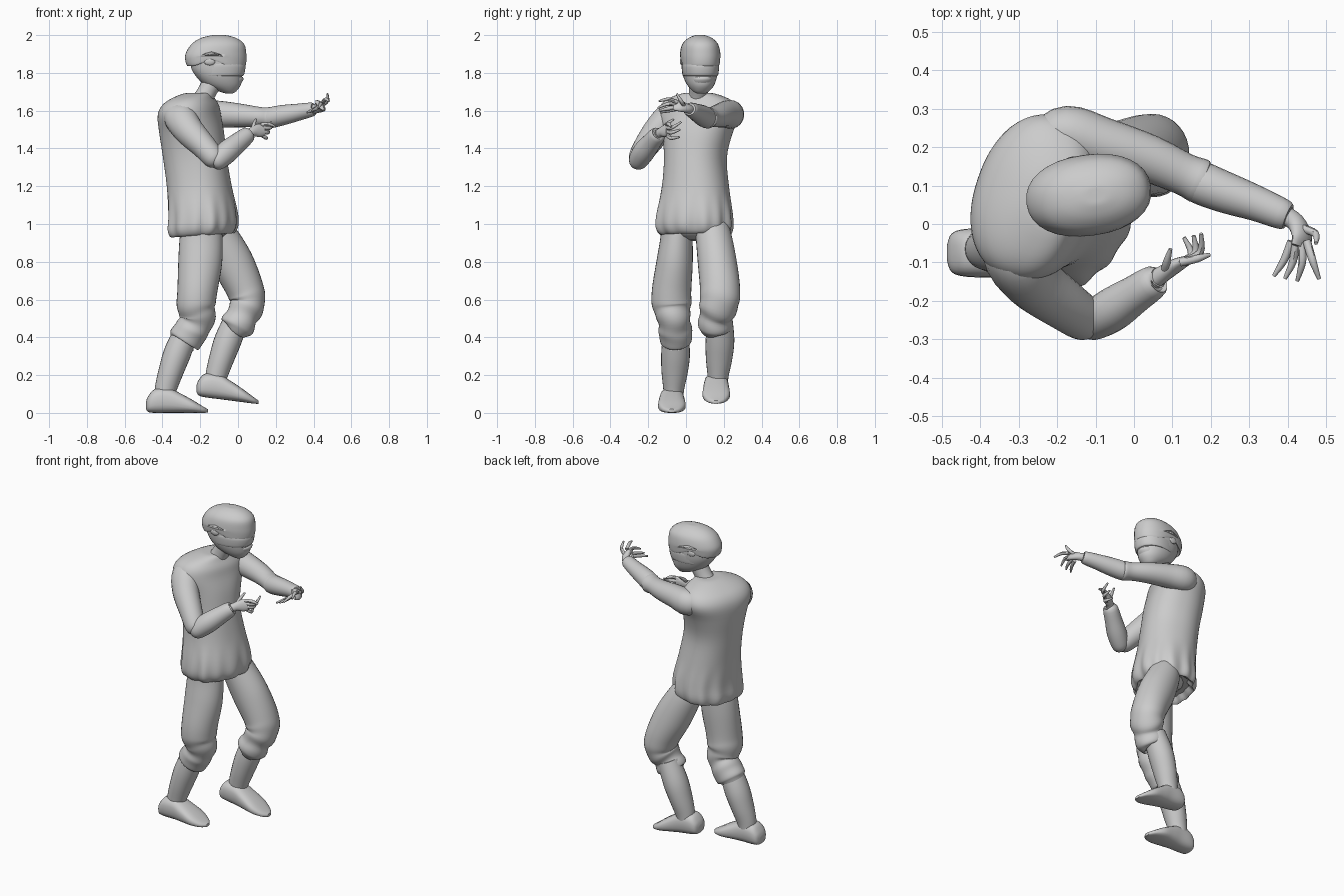
import bpy, bmesh, math
from mathutils import Vector

X, Y, Z = Vector((1, 0, 0)), Vector((0, 1, 0)), Vector((0, 0, 1))


def spline(rings, steps):
    """Catmull-Rom through (x, y, z, half_u, half_v) rings."""
    if len(rings) < 3:
        return [list(r) for r in rings]
    out = []
    for i in range(len(rings) - 1):
        a, b = rings[max(i - 1, 0)], rings[i]
        c, d = rings[i + 1], rings[min(i + 2, len(rings) - 1)]
        for s in range(steps):
            t = s / steps
            out.append([0.5 * (2 * q + (r - p) * t + (2 * p - 5 * q + 4 * r - w) * t * t
                               + (3 * q - p - 3 * r + w) * t ** 3)
                        for p, q, r, w in zip(a, b, c, d)])
    out.append(list(rings[-1]))
    for r in out:
        r[3], r[4] = max(r[3], .002), max(r[4], .002)
    return out


def loft(name, rings, ref, normal=None, p=2.0, n=24, steps=4, fold=None):
    """Skin elliptical sections; u follows ref, planes face the path or a fixed normal."""
    rs = spline(rings, steps)
    pts = [Vector(r[:3]) for r in rs]
    bm = bmesh.new()
    loops = []
    for i, r in enumerate(rs):
        t = normal or (pts[min(i + 1, len(pts) - 1)] - pts[max(i - 1, 0)]).normalized()
        u = (ref - t * ref.dot(t)).normalized()
        v = t.cross(u)
        loop = []
        for k in range(n):
            th = 2 * math.pi * k / n
            c, s = math.cos(th), math.sin(th)
            c = math.copysign(abs(c) ** (2 / p), c)
            s = math.copysign(abs(s) ** (2 / p), s)
            f = 1 + (fold(r[2], th) if fold else 0)
            loop.append(bm.verts.new(pts[i] + u * c * r[3] * f + v * s * r[4] * f))
        loops.append(loop)
    for a, b in zip(loops, loops[1:]):
        for k in range(n):
            bm.faces.new((a[k], a[(k + 1) % n], b[(k + 1) % n], b[k]))
    bm.faces.new(loops[0])
    bm.faces.new(loops[-1])
    bmesh.ops.recalc_face_normals(bm, faces=bm.faces)
    me = bpy.data.meshes.new(name)
    bm.to_mesh(me)
    bm.free()
    ob = bpy.data.objects.new(name, me)
    bpy.context.collection.objects.link(ob)
    bpy.ops.object.select_all(action='DESELECT')
    ob.select_set(True)
    bpy.context.view_layer.objects.active = ob
    bpy.ops.object.shade_smooth_by_angle(angle=math.radians(45))
    return ob


def blob(name, loc, size):
    x, y, z = loc
    a, b, c = size
    loft(name, [(x, y, z + c * math.sin(q), a * math.cos(q), b * math.cos(q))
                for q in [math.pi * (i / 8 - .5) for i in range(9)]], X, Z, n=16, steps=1)


# Loose shirt with gathered hem, turned so the left shoulder leads
front = Vector((math.cos(.32), -math.sin(.32), 0))
hem_folds = lambda z, th: (.03 * math.cos(13 * th) + .022 * math.cos(8 * th + 1)) \
    * max(0, 1 - abs(z - .97) / .2)
shirt = loft("shirt", [(-.19, .05, .97, .13, .14), (-.19, .05, .94, .158, .178),
                       (-.187, .045, .98, .178, .203), (-.187, .045, 1.06, .176, .20),
                       (-.205, .05, 1.2, .168, .175), (-.228, .05, 1.35, .166, .163),
                       (-.245, .06, 1.48, .166, .185), (-.257, .068, 1.57, .157, .218),
                       (-.252, .068, 1.625, .14, .208), (-.238, .065, 1.663, .107, .165),
                       (-.215, .065, 1.69, .07, .09), (-.205, .065, 1.694, .04, .05)],
             front, Z, p=2.25, n=96, fold=hem_folds)
for v in shirt.data.vertices:  # the hem rides up at the front
    v.co.z += .07 * (v.co.x + .19) * max(0, min(1, (1.2 - v.co.z) / .2))

# Neck and head, the head turned slightly left
look = Vector((math.cos(.14), math.sin(.14), 0))
loft("neck", [(-.21, .06, 1.62, .06, .06), (-.17, .065, 1.69, .05, .05),
              (-.12, .072, 1.78, .055, .055)], X)
loft("face", [(-.045, .08, 1.69, .015, .02), (-.055, .08, 1.702, .045, .042),
              (-.08, .078, 1.735, .095, .07), (-.1, .075, 1.78, .122, .088),
              (-.112, .075, 1.83, .138, .096), (-.115, .075, 1.9, .14, .098)],
     look, Z, p=2.1, n=32)
cap = loft("hair_cap", [(-.115, .075, 1.855, .13, .09), (-.115, .075, 1.835, .152, .1),
                        (-.117, .075, 1.86, .162, .104), (-.117, .075, 1.9, .162, .105),
                        (-.107, .075, 1.95, .142, .094), (-.103, .075, 1.982, .1, .065),
                        (-.1, .075, 1.998, .045, .03), (-.1, .075, 2.0, .01, .01)],
           look, Z, p=2.2, n=32)
for v in cap.data.vertices:  # raise the rim above the ears
    if v.co.z < 1.88:
        v.co.z += .034 * math.exp(-((v.co.x + .14) / .06) ** 2)
loft("eye_band", [(-.1, .076, 1.785, .118, .085), (-.094, .076, 1.79, .126, .093),
                  (-.094, .076, 1.84, .134, .098), (-.1, .076, 1.86, .12, .09)],
     look, Z, p=2.2, n=32)
loft("face_mask", [(-.04, .083, 1.705, .03, .035), (-.033, .084, 1.735, .042, .05),
                   (-.022, .086, 1.77, .052, .055), (-.035, .084, 1.79, .04, .05)],
     look, Z, n=24)
for side, y in (("right", -.022), ("left", .166)):
    blob(side + "_ear", (-.15, y, 1.86), (.03, .01, .02))


# Shins and shoes: the left pair is the right pair moved and pitched toe-down
def lower_leg(side, d, slope):
    shin = [(-.27, -.055, .44, .065, .065), (-.32, -.055, .32, .076, .072),
            (-.355, -.06, .22, .07, .066), (-.382, -.065, .13, .056, .058),
            (-.39, -.065, .07, .05, .05)]
    loft(side + "_shin", [(x + d[0], y + d[1], z + d[2] * .8, a, b)
                          for x, y, z, a, b in shin], Y)
    shoe = [(-.487, .04, .02, .02), (-.475, .047, .05, .042), (-.44, .063, .062, .063),
            (-.37, .066, .065, .066), (-.31, .053, .07, .053), (-.24, .034, .072, .034),
            (-.185, .017, .048, .017), (-.16, .011, .018, .009)]
    loft(side + "_shoe", [(x + d[0], -.075 + d[1], z + d[2] + slope * (x + .46), a, b)
                          for x, z, a, b in shoe], Y, X, p=2.6)


lower_leg("right", (0, 0, 0), 0)
lower_leg("left", (.268, .235, .085), -.13)

# Baggy breeches with creases at the knee, ending in cuffs
knee = lambda z0: lambda z, th: .04 * math.sin((z - z0) * 85 + .8 * math.sin(2 * th)) \
    * math.exp(-((z - z0) / .07) ** 2)
loft("right_breeches", [(-.19, -.05, 1.04, .08, .10), (-.195, -.05, .93, .085, .113),
                        (-.2, -.06, .8, .096, .116), (-.215, -.076, .65, .104, .106),
                        (-.222, -.075, .57, .104, .102), (-.215, -.065, .5, .086, .092),
                        (-.245, -.057, .44, .088, .088), (-.283, -.053, .385, .084, .09),
                        (-.286, -.053, .38, .06, .06)], Y, n=32, steps=7, fold=knee(.49))
loft("left_breeches", [(-.13, .125, 1.03, .08, .07), (-.1, .145, .94, .094, .096),
                       (-.03, .165, .8, .103, .11), (.035, .18, .66, .106, .1),
                       (.05, .175, .58, .104, .092), (.02, .157, .51, .088, .085),
                       (-.008, .15, .455, .086, .09), (-.014, .15, .445, .06, .06)],
     Y, n=32, steps=7, fold=knee(.53))
blob("seat", (-.17, .045, .99), (.13, .14, .08))

# Sleeves with cuffs: right arm bent low, left arm reaching forward
loft("right_upper_sleeve", [(-.3, -.02, 1.6, .04, .05), (-.31, -.08, 1.575, .072, .085),
                            (-.265, -.147, 1.5, .075, .08), (-.18, -.212, 1.41, .066, .066),
                            (-.125, -.25, 1.345, .056, .056),
                            (-.105, -.26, 1.325, .03, .03)], Y)
loft("right_forearm", [(-.135, -.265, 1.315, .025, .025), (-.115, -.257, 1.33, .05, .048),
                       (-.06, -.225, 1.38, .06, .057), (0, -.185, 1.43, .053, .05),
                       (.055, -.148, 1.475, .042, .042), (.06, -.145, 1.479, .02, .02)], Z)
loft("left_upper_sleeve", [(-.25, .22, 1.58, .05, .04), (-.18, .238, 1.58, .075, .07),
                           (-.08, .207, 1.58, .07, .07), (.04, .17, 1.572, .06, .062),
                           (.13, .13, 1.565, .052, .055), (.175, .11, 1.562, .056, .058),
                           (.18, .108, 1.562, .03, .03)], Z)
loft("left_forearm", [(.13, .125, 1.555, .03, .03), (.16, .113, 1.56, .053, .054),
                      (.23, .085, 1.575, .054, .054), (.32, .053, 1.592, .045, .046),
                      (.395, .022, 1.607, .036, .038), (.4, .02, 1.608, .02, .02)], Z)


# Hands: a flattened palm with bent tapering digits
def hand(side, palm, ref, digits):
    loft(side + "_palm", palm, ref, n=16)
    for i, (a, b, c) in enumerate(digits):
        loft(f"{side}_finger_{i + 1}", [(*a, .011, .011), (*b, .01, .01),
                                        (*c, .005, .005)], Z, n=8)


hand("right", [(.04, -.155, 1.465, .025, .025), (.075, -.13, 1.487, .022, .026),
               (.11, -.108, 1.495, .018, .036), (.138, -.095, 1.5, .012, .03)],
     Vector((.4, -.9, .2)),
     [((.12, -.1, 1.525), (.165, -.09, 1.528), (.197, -.08, 1.515)),
      ((.13, -.1, 1.51), (.172, -.075, 1.51), (.175, -.025, 1.54)),
      ((.13, -.1, 1.49), (.16, -.075, 1.485), (.155, -.03, 1.5)),
      ((.12, -.1, 1.475), (.15, -.08, 1.455), (.13, -.035, 1.46)),
      ((.08, -.125, 1.5), (.085, -.1, 1.53), (.095, -.065, 1.555))])
hand("left", [(.385, .027, 1.605, .025, .025), (.42, .005, 1.612, .022, .026),
              (.437, -.03, 1.625, .018, .036), (.432, -.06, 1.63, .012, .034)],
     Vector((.6, 0, .5)),
     [((.41, -.045, 1.61), (.39, -.095, 1.6), (.364, -.135, 1.59)),
      ((.422, -.05, 1.62), (.413, -.1, 1.61), (.393, -.142, 1.6)),
      ((.437, -.05, 1.635), (.438, -.1, 1.635), (.425, -.148, 1.615)),
      ((.45, -.045, 1.645), (.465, -.095, 1.66), (.482, -.143, 1.65)),
      ((.435, -.01, 1.625), (.472, -.025, 1.65), (.474, -.05, 1.69))])
